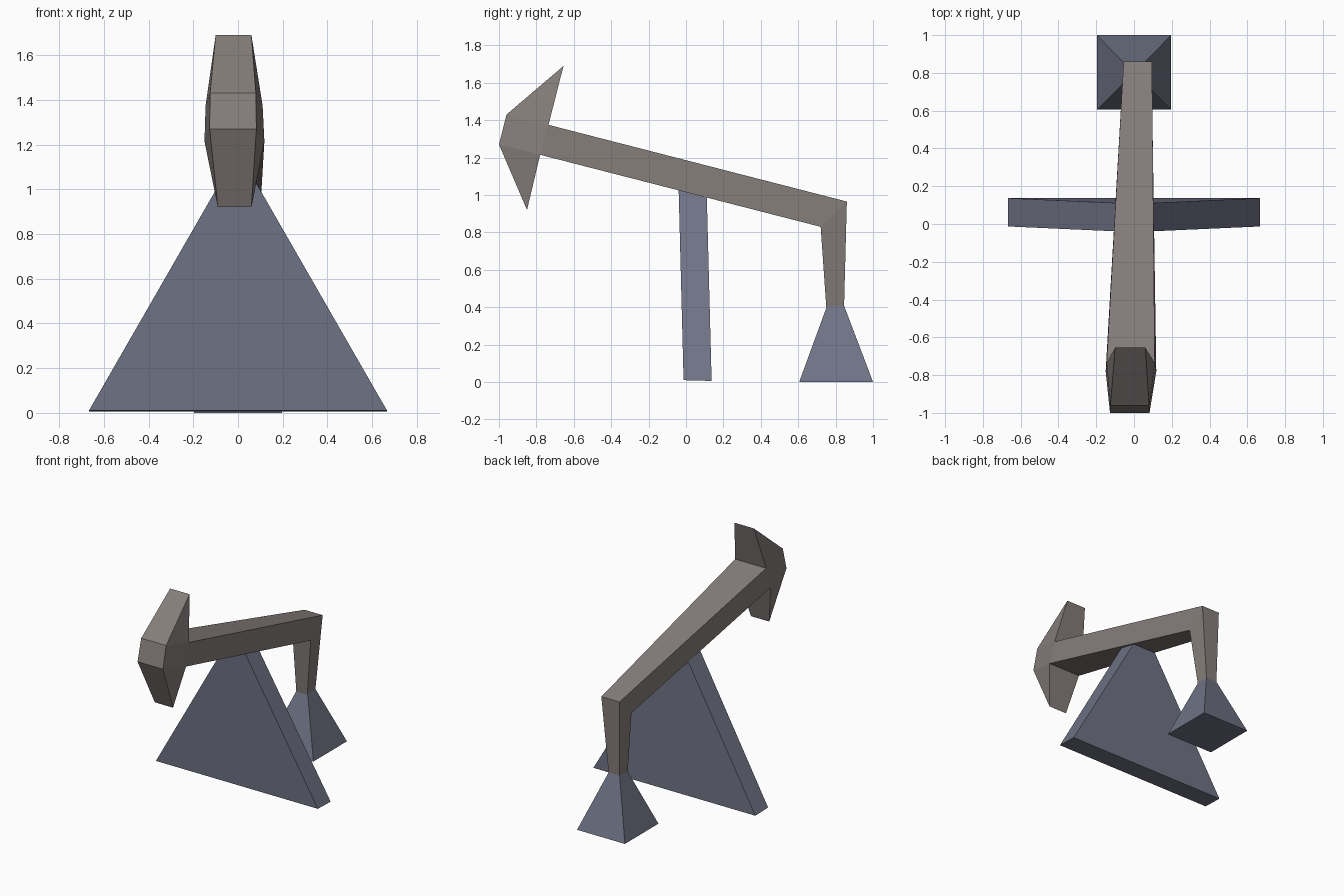
import bpy

if "Cube" in bpy.data.objects:
    bpy.data.objects.remove(bpy.data.objects["Cube"])


def material(name, rgb):
    m = bpy.data.materials.new(name)
    m.diffuse_color = (*rgb, 1.0)
    m.use_nodes = True
    m.node_tree.nodes["Principled BSDF"].inputs["Base Color"].default_value = m.diffuse_color
    return m


BROWN = material("warm grey", (0.235, 0.208, 0.198))
SLATE = material("slate blue grey", (0.160, 0.172, 0.235))


def add_object(name, verts, faces, mat):
    mesh = bpy.data.meshes.new(name)
    mesh.from_pydata(verts, [], faces)
    mesh.materials.append(mat)
    mesh.update()
    obj = bpy.data.objects.new(name, mesh)
    bpy.context.collection.objects.link(obj)
    return obj


def side_profile_solid(name, points, cells, mat):
    """Solid from side-view points (y, z, x_left, x_right); cells are the side
    faces, wound counter-clockwise as seen from +x."""
    n = len(points)
    verts = [(p[3], p[0], p[1]) for p in points] + [(p[2], p[0], p[1]) for p in points]
    edges = {(c[i], c[(i + 1) % len(c)]) for c in cells for i in range(len(c))}
    faces = [tuple(c) for c in cells]
    faces += [tuple(i + n for i in reversed(c)) for c in cells]
    # only the outline edges get a wall across the width
    faces += [(b, a, a + n, b + n) for a, b in edges if (b, a) not in edges]
    return add_object(name, verts, faces, mat)


# Hammer-shaped head, long beam and down-hanging rod as one bent piece
pts = [
    (0.75, 0.40, -0.045, 0.045),    # 0 rod foot, inner
    (0.845, 0.40, -0.045, 0.045),   # 1 rod foot, outer
    (0.86, 0.965, -0.055, 0.095),   # 2 elbow, outer
    (0.72, 0.83, -0.055, 0.095),    # 3 elbow, inner
    (-0.735, 1.375, -0.145, 0.11),  # 4 beam front, top
    (-0.78, 1.215, -0.15, 0.118),   # 5 beam front, bottom
    (-0.96, 1.43, -0.125, 0.08),    # 6 head nose, top
    (-1.00, 1.27, -0.127, 0.082),   # 7 head nose, bottom
    (-0.655, 1.69, -0.10, 0.06),    # 8 head upper tip
    (-0.85, 0.92, -0.09, 0.06),     # 9 head lower tip
]
side_cells = [(0, 1, 2, 3), (3, 2, 4, 5), (5, 4, 6, 7), (6, 4, 8), (7, 9, 5)]
side_profile_solid("beam_with_head_and_rod", pts, side_cells, BROWN)

# Triangular support slab, leaning slightly forward
front = [(-0.667, -0.013, 0.01), (0.667, -0.013, 0.01), (0, -0.043, 1.17)]
back = [(-0.667, 0.137, 0.006), (0.667, 0.137, 0.006), (0, 0.107, 1.155)]
add_object("support_slab", front + back,
           [(0, 1, 2), (5, 4, 3), (0, 3, 4, 1), (1, 4, 5, 2), (2, 5, 3, 0)], SLATE)

# Pyramid well base, its tip hidden inside the rod
base = [(-0.197, 0.605, 0), (0.197, 0.605, 0), (0.197, 1.0, 0), (-0.197, 1.0, 0)]
add_object("pyramid_base", base + [(0, 0.799, 0.53)],
           [(3, 2, 1, 0)] + [(i, (i + 1) % 4, 4) for i in range(4)], SLATE)
